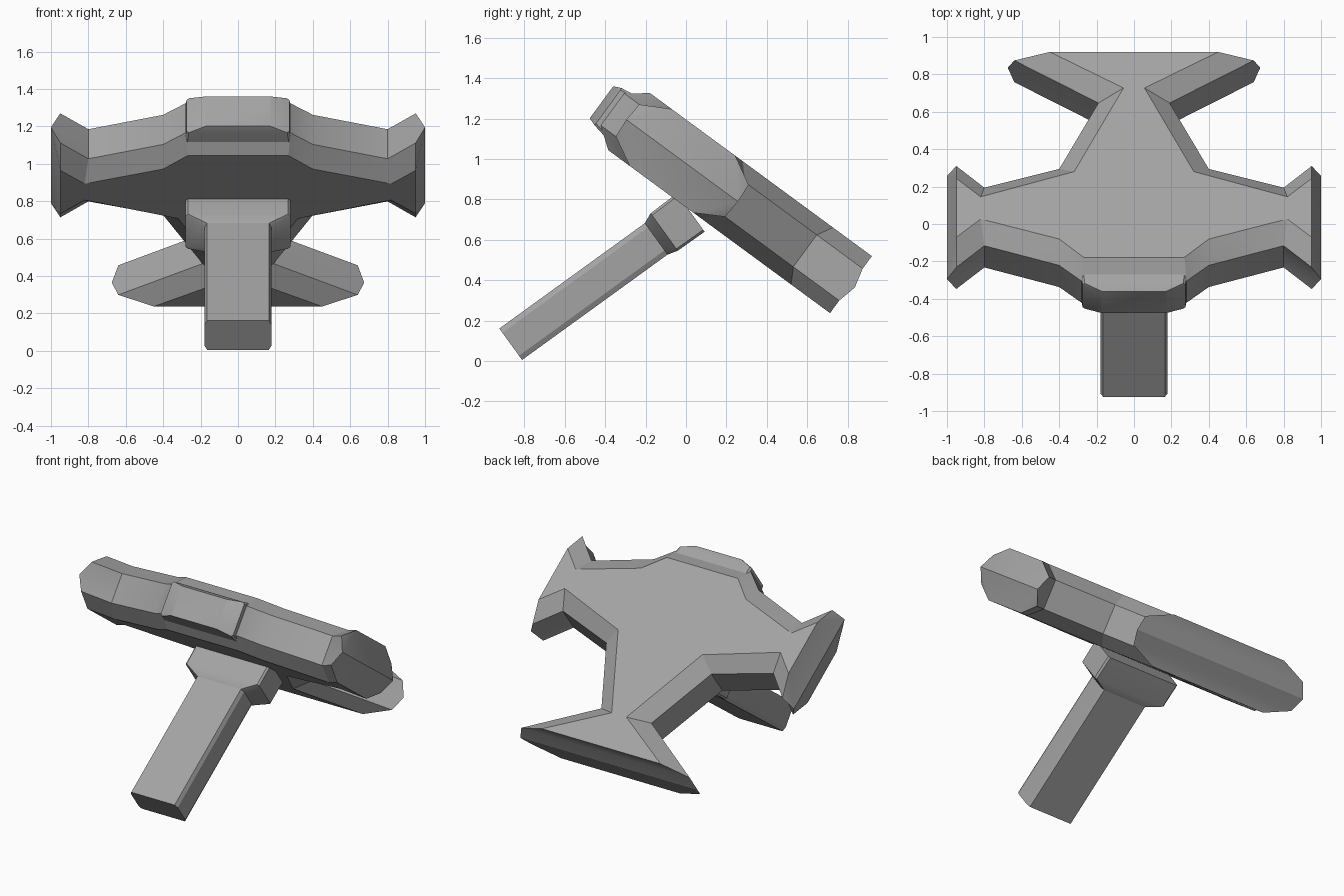
import bpy, bmesh, math

if "Cube" in bpy.data.objects:
    bpy.data.objects.remove(bpy.data.objects["Cube"])

grey = bpy.data.materials.new("plain_grey")
grey.use_nodes = True
GREY = (0.37, 0.37, 0.37, 1)
grey.diffuse_color = GREY
grey.node_tree.nodes["Principled BSDF"].inputs["Base Color"].default_value = GREY

PLATE_TILT = math.radians(-36.3)
STEM_TILT = math.radians(35.9)


def loft(name, rings, tilt, tips=()):
    """Bridge closed rings, cap both ends; tip edges become pointed ridges."""
    bm = bmesh.new()
    vs = [[bm.verts.new(p) for p in ring] for ring in rings]
    n = len(vs[0])
    for i in range(n):
        j = (i + 1) % n
        if i in tips:
            mid = vs[len(vs) // 2]
            for end, shoulder in ((vs[0], vs[1]), (vs[-1], vs[-2])):
                bm.faces.new((end[i], end[j], mid[j], mid[i]))
                bm.faces.new((end[i], shoulder[i], mid[i]))
                bm.faces.new((end[j], shoulder[j], mid[j]))
        else:
            for a, b in zip(vs, vs[1:]):
                bm.faces.new((a[i], a[j], b[j], b[i]))
    bm.faces.new(vs[0])
    bm.faces.new(vs[-1])
    bmesh.ops.recalc_face_normals(bm, faces=bm.faces)
    mesh = bpy.data.meshes.new(name)
    bm.to_mesh(mesh)
    bm.free()
    mesh.materials.append(grey)
    ob = bpy.data.objects.new(name, mesh)
    bpy.context.collection.objects.link(ob)
    ob.rotation_euler.x = tilt
    bpy.ops.object.select_all(action='DESELECT')
    ob.select_set(True)
    bpy.context.view_layer.objects.active = ob
    bpy.ops.object.shade_smooth_by_angle(angle=math.radians(25))
    return ob


def mirrored(half, z):
    """Full outline at height z from its +x half."""
    full = half + [(-x, y) for x, y in reversed(half)]
    return [(x, y, z) for x, y in full]


def chamfered(hx, y, lo, hi, cx, cz):
    """Chamfered rectangle across the y axis."""
    half = [(hx - cx, lo), (hx, lo + cz), (hx, hi - cz), (hx - cx, hi)]
    full = half + [(-x, z) for x, z in reversed(half)]
    return [(x, y, z) for x, z in full]


# Bevelled plate: nose, two flared side arms, neck and tail fins
flat = [(.27, -.928), (.40, -.807), (.82, -.674), (.95, -.795), (.95, -.405),
        (.82, -.527), (.32, -.36), (.056, .195), (.45, .434)]
side = [(.28, -1.03), (.40, -.925), (.80, -.795), (.95, -.938), (.95, -.266),
        (.80, -.41), (.40, -.286), (.19, .152), (.64, .434)]
ridge = side[:3] + [(1, -.945), (1, -.26)] + side[5:8] + [(.675, .458)]
loft("body_plate",
     [mirrored(flat, .963), mirrored(side, .886), mirrored(ridge, .788),
      mirrored(side, .69), mirrored(flat, .613)],
     PLATE_TILT, tips=(3, 13))

# Raised pad on the nose
loft("nose_pad",
     [chamfered(.285, -.97, .655, .912, .012, .012),
      chamfered(.275, -1.055, .672, .90, .012, .012),
      chamfered(.175, -1.095, .686, .883, .003, .003)],
     PLATE_TILT)

# Stem and the collar joining it to the plate
loft("stem",
     [chamfered(.178, y, .48, .672, .013, .026) for y in (-.654, .30)],
     STEM_TILT)
loft("stem_collar",
     [chamfered(.178, .235, .48, .672, .013, .026),
      chamfered(.28, .287, .466, .695, .012, .012),
      chamfered(.28, .45, .464, .698, .012, .012)],
     STEM_TILT)
